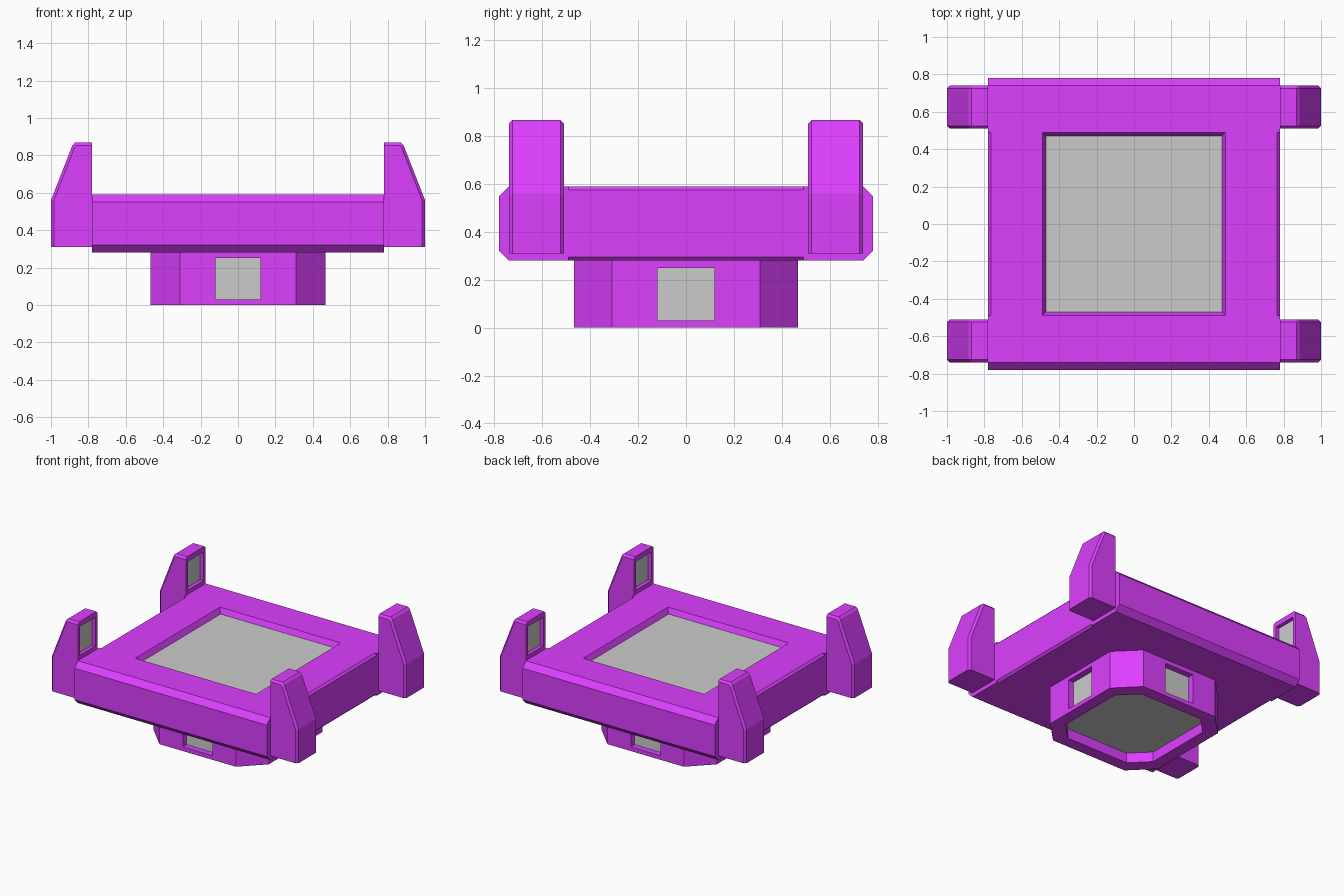
import bpy, bmesh

if "Cube" in bpy.data.objects:
    bpy.data.objects.remove(bpy.data.objects["Cube"])

purple = bpy.data.materials.new("purple")
purple.diffuse_color = (0.72, 0.05, 1.0, 1)
purple.use_nodes = True
purple.node_tree.nodes["Principled BSDF"].inputs["Base Color"].default_value = purple.diffuse_color


def loft(name, loops, mat=None):
    """Skin a list of equal-length point loops and cap both ends."""
    bm = bmesh.new()
    rows = [[bm.verts.new(p) for p in loop] for loop in loops]
    n = len(rows[0])
    for a, b in zip(rows, rows[1:]):
        for i in range(n):
            j = (i + 1) % n
            bm.faces.new((a[i], a[j], b[j], b[i]))
    bm.faces.new(rows[0])
    if len(rows) > 1:
        bm.faces.new(rows[-1])
        bmesh.ops.recalc_face_normals(bm, faces=bm.faces)
    me = bpy.data.meshes.new(name)
    bm.to_mesh(me)
    bm.free()
    ob = bpy.data.objects.new(name, me)
    bpy.context.collection.objects.link(ob)
    if mat:
        me.materials.append(mat)
    return ob


def box(x0, x1, y0, y1, z0, z1):
    return loft("cutter", [[(x0, y0, z), (x1, y0, z), (x1, y1, z), (x0, y1, z)]
                           for z in (z0, z1)])


def cut(ob, cutters):
    """Subtract the cutters, bake the result and delete the cutters."""
    for c in cutters:
        c.hide_render = True
        m = ob.modifiers.new("cut", 'BOOLEAN')
        m.operation, m.solver, m.object = 'DIFFERENCE', 'EXACT', c
    dg = bpy.context.evaluated_depsgraph_get()
    me = bpy.data.meshes.new_from_object(ob.evaluated_get(dg))
    ob.modifiers.clear()
    ob.data = me
    me.materials.clear()
    me.materials.append(purple)
    for p in me.polygons:
        p.material_index = 0
    for c in cutters:
        bpy.data.objects.remove(c)


def mirror(ob, x, y):
    m = ob.modifiers.new("mirror", 'MIRROR')
    m.use_axis = (x, y, False)
    m.use_mirror_merge = False


def square(r, z):
    return [(-r, -r, z), (r, -r, z), (r, r, z), (-r, r, z)]


def octagon(r, c, z):
    return [(r, -c, z), (r, c, z), (c, r, z), (-c, r, z),
            (-r, c, z), (-r, -c, z), (-c, -r, z), (c, -r, z)]


# platform: chamfered slab with a tapered top recess
prof = [(-.74, .28), (.74, .28), (.78, .32), (.78, .55),
        (.74, .59), (-.74, .59), (-.78, .55), (-.78, .32)]
platform = loft("platform", [[(x, y, z) for y, z in prof] for x in (-.78, .78)], purple)
cutters = [loft("cutter", [square(.47, .55), square(.51, .63)])]
# small edge chamfers between the claws
for s in (-1, 1):
    for z, d in ((.59, 1), (.28, -1)):
        tri = [(s * .75, z + d * .015), (s * .795, z - d * .03), (s * .795, z + d * .015)]
        cutters.append(loft("cutter", [[(x, y, h) for x, h in tri] for y in (-.49, .49)]))
cut(platform, cutters)
loft("top_panel", [square(.47, .552)])

# base: octagonal foot, hollowed below, with a window on each side
base = loft("base", [octagon(.467, .31, 0), octagon(.467, .31, .285)], purple)
cutters = [loft("cutter", [octagon(.38, .255, -.1), octagon(.38, .255, .075)])]
cut(base, cutters)
D = .42
cutters = []
for s in (-1, 1):
    a, b = sorted((s * D, s * .6))
    cutters += [box(a, b, -.12, .12, .03, .25), box(-.12, .12, a, b, .03, .25)]
cut(base, cutters)
loft("bottom_panel", [octagon(.38, .255, .073)[::-1]])

# window panels
p = D + .002
side = loft("side_window", [[(p, -.12, .03), (p, .12, .03), (p, .12, .25), (p, -.12, .25)]])
mirror(side, True, False)
front = loft("front_window", [[(-.12, -p, .03), (.12, -p, .03), (.12, -p, .25), (-.12, -p, .25)]])
mirror(front, False, True)

# corner claws: tapered profile with chamfered cheeks and an inner recess
outer = [(.78, .31), (1.0, .31), (1.0, .56), (.885, .855), (.87, .868), (.78, .868)]
inner = [(.78, .31), (.985, .31), (.985, .557), (.873, .845), (.864, .853), (.78, .853)]
claw = loft("claw", [[(x, y, z) for x, z in pr] for y, pr in
                     ((.51, inner), (.525, outer), (.725, outer), (.74, inner))], purple)
cut(claw, [box(.7, .81, .535, .715, .62, .83)])
mirror(claw, True, True)
pad = loft("claw_pad", [[(.808, .535, .62), (.808, .535, .83),
                         (.808, .715, .83), (.808, .715, .62)]])
mirror(pad, True, True)
